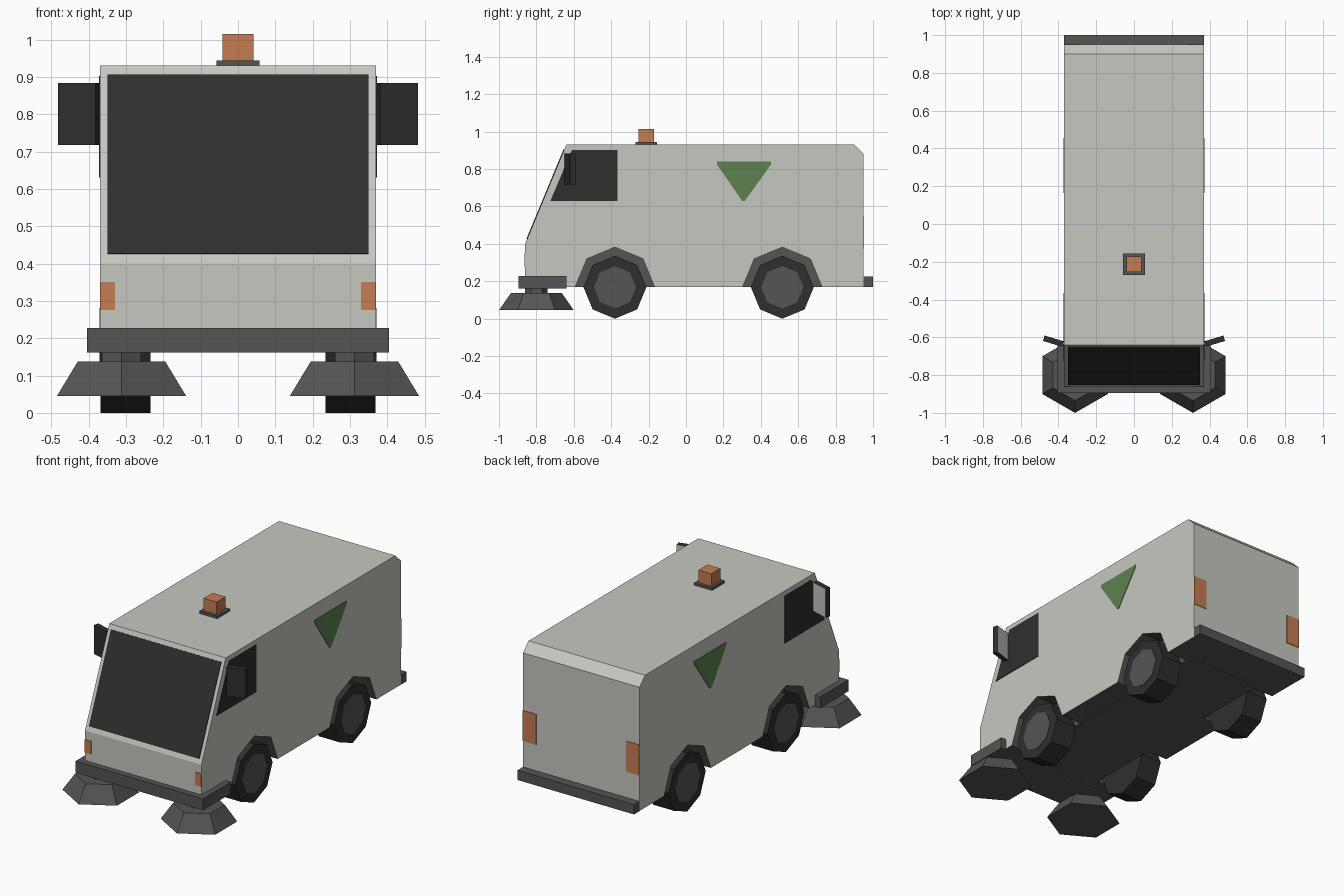
import bpy, bmesh, math
from mathutils import Matrix, Vector

if "Cube" in bpy.data.objects:
    bpy.data.objects.remove(bpy.data.objects["Cube"])


def material(name, r, g, b):
    m = bpy.data.materials.new(name)
    m.diffuse_color = (r, g, b, 1)
    m.use_nodes = True
    m.node_tree.nodes["Principled BSDF"].inputs["Base Color"].default_value = m.diffuse_color
    return m


PAINT = material("light grey paint", 0.57, 0.575, 0.53)
GREY = material("dark grey plastic", 0.09, 0.09, 0.092)
BLACK = material("black rubber and glass", 0.028, 0.028, 0.029)
ORANGE = material("orange lamp", 0.56, 0.20, 0.085)
GREEN = material("green paint", 0.11, 0.22, 0.08)


def finish(name, bm, mats, rule=None):
    """Turn a bmesh into an object; rule picks faces for the second material."""
    bmesh.ops.recalc_face_normals(bm, faces=bm.faces)
    bm.normal_update()
    if rule:
        for f in bm.faces:
            f.material_index = int(rule(f))
    me = bpy.data.meshes.new(name)
    bm.to_mesh(me)
    bm.free()
    for m in mats:
        me.materials.append(m)
    ob = bpy.data.objects.new(name, me)
    bpy.context.collection.objects.link(ob)
    return ob


def prism(name, pts, x0, x1, mats, rule=None):
    """Extrude a (y, z) outline from x0 to x1."""
    bm = bmesh.new()
    face = bm.faces.new([bm.verts.new((x0, y, z)) for y, z in pts])
    ext = bmesh.ops.extrude_face_region(bm, geom=[face])["geom"]
    bmesh.ops.translate(bm, vec=(x1 - x0, 0, 0),
                        verts=[v for v in ext if isinstance(v, bmesh.types.BMVert)])
    if not any(len(f.verts) == len(pts) and f.calc_center_median().x == x0 for f in bm.faces):
        pass
    return finish(name, bm, mats, rule)


def box(name, lo, hi, mats, rot=0.0, rule=None):
    lo, hi = Vector(lo), Vector(hi)
    bm = bmesh.new()
    mat = (Matrix.Translation((lo + hi) / 2) @ Matrix.Rotation(rot, 4, 'Z')
           @ Matrix.Diagonal((*(hi - lo), 1)))
    bmesh.ops.create_cube(bm, size=1, matrix=mat)
    return finish(name, bm, mats, rule)


def cone(name, x, y, z0, z1, r0, r1, mats):
    """Six sided frustum with corners pointing along y."""
    bm = bmesh.new()
    rim = lambda r, z: [bm.verts.new((x + r * math.sin(i * math.pi / 3),
                                      y + r * math.cos(i * math.pi / 3), z)) for i in range(6)]
    a, b = rim(r0, z0), rim(r1, z1)
    bm.faces.new(a)
    bm.faces.new(b)
    for i in range(6):
        j = (i + 1) % 6
        bm.faces.new((a[i], a[j], b[j], b[i]))
    return finish(name, bm, mats)


def octagon(y, z, r, n=8):
    return [(y + r * math.cos(i * math.pi / 4), z + r * math.sin(i * math.pi / 4)) for i in range(n)]


W, FLOOR = 0.37, 0.17
AXLES = {"front": -0.38, "rear": 0.515}

# Body shell: side profile with the wheel arches cut into its lower edge
profile = [(0.95, FLOOR), (0.95, 0.88), (0.90, 0.93), (-0.64, 0.93), (-0.86, 0.40), (-0.86, FLOOR)]
for y in AXLES.values():
    profile += octagon(y, FLOOR, 0.212, 5)[::-1]
prism("body", profile, -W, W, [PAINT, GREY], lambda f: f.normal.z < -0.1)

# Chassis closes the wheel wells on the inside
box("chassis", (-0.24, -0.62, 0.169), (0.24, 0.76, 0.40), [GREY])

# Bumpers
box("front_bumper", (-0.405, -0.895, 0.162), (0.405, -0.64, 0.228), [GREY])
box("rear_bumper", (-W, 0.94, 0.169), (W, 1.0, 0.225), [GREY])

# Windscreen plate lying on the sloped front
slope = lambda z, d: (-0.86 + (z - 0.40) * 0.22 / 0.53 - 0.923 * d, z + 0.383 * d)
prism("windscreen", [slope(0.425, 0.004), slope(0.905, 0.004), slope(0.905, -0.004), slope(0.425, -0.004)],
      -0.35, 0.35, [BLACK])

# Roof beacon
box("beacon_base", (-0.057, -0.27, 0.925), (0.057, -0.155, 0.944), [GREY])
box("beacon", (-0.041, -0.253, 0.944), (0.041, -0.171, 1.015), [ORANGE])

window = [(-0.725, 0.63), (-0.365, 0.63), (-0.365, 0.902), (-0.61, 0.902)]
triangle = [(0.165, 0.84), (0.165, 0.825), (0.30, 0.63), (0.315, 0.63), (0.455, 0.825), (0.455, 0.84)]

for s, side in ((1, "right"), (-1, "left")):
    # Painted plates on the flanks
    prism(f"{side}_window", window, s * (W - 0.004), s * (W + 0.003), [BLACK])
    prism(f"{side}_triangle_panel", triangle, s * (W - 0.004), s * (W + 0.003), [GREEN])
    # Lamps
    x0, x1, x2 = sorted((s * 0.33, s * W)), sorted((s * 0.285, s * W)), sorted((s * 0.375, s * 0.48))
    box(f"{side}_front_lamp", (x0[0], -0.863, 0.275), (x0[1], -0.857, 0.35), [ORANGE])
    box(f"{side}_rear_lamp", (x1[0], 0.947, 0.375), (x1[1], 0.953, 0.55), [ORANGE])
    # Wing mirror, swept back, with a pale rear face
    box(f"{side}_mirror", (x2[0], -0.635, 0.718), (x2[1], -0.605, 0.884), [BLACK, PAINT],
        rot=s * math.radians(17), rule=lambda f: f.normal.y > 0.7)
    # Sweeping brushes
    cone(f"{side}_brush", s * 0.312, -0.80, 0.045, 0.138, 0.2, 0.135, [GREY])
    cone(f"{side}_brush_neck", s * 0.312, -0.80, 0.135, 0.165, 0.06, 0.06, [GREY])
    # Wheels with flat hub plates
    for end, y in AXLES.items():
        prism(f"{end}_{side}_wheel", octagon(y, 0.168, 0.168), s * 0.235, s * 0.368, [BLACK])
        prism(f"{end}_{side}_hub", octagon(y, 0.168, 0.113), s * 0.364, s * 0.371, [GREY])
